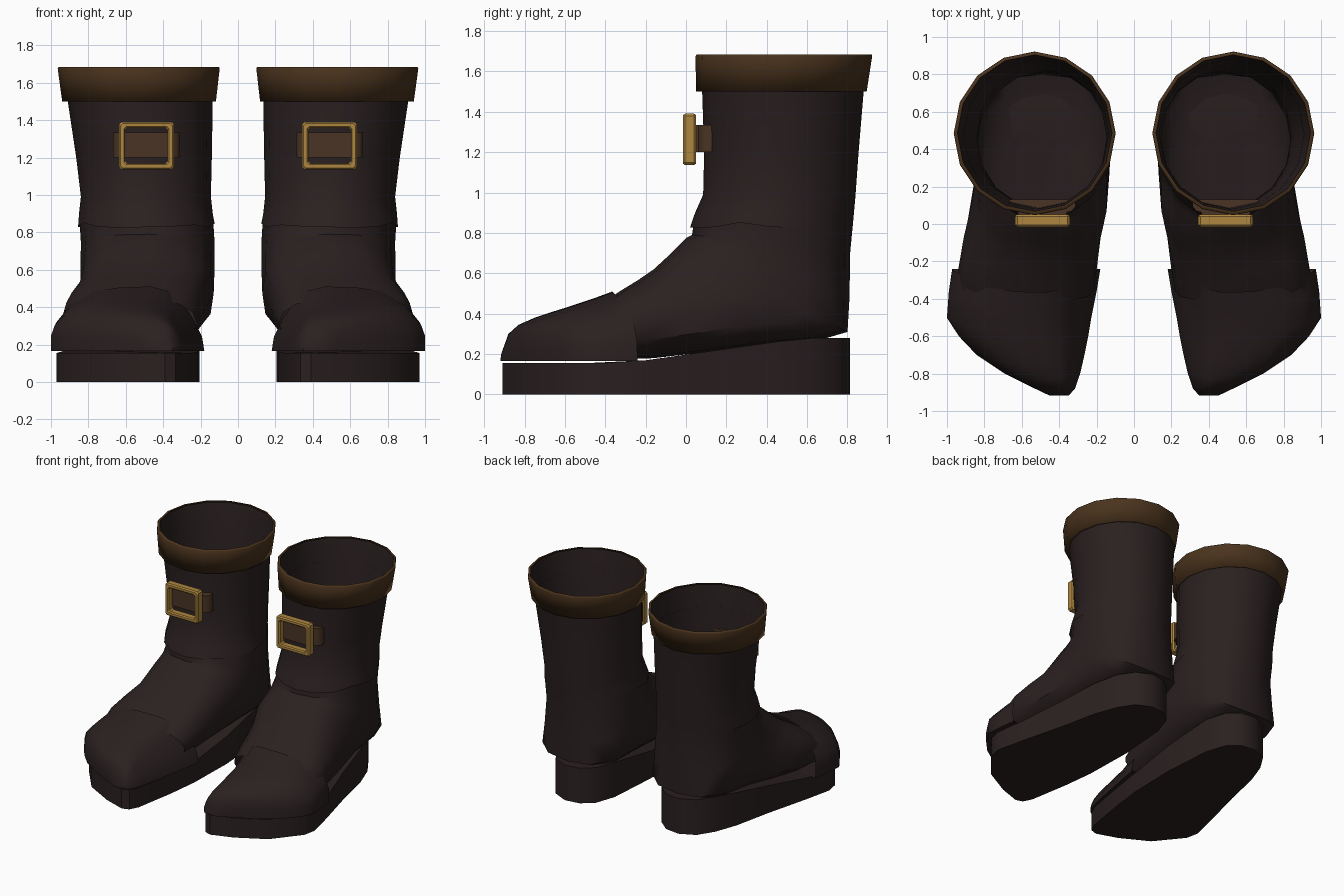
import bpy, bmesh, math, random

if "Cube" in bpy.data.objects:
    bpy.data.objects.remove(bpy.data.objects["Cube"])

random.seed(4)


def material(name, rgb):
    m = bpy.data.materials.new(name)
    m.diffuse_color = (*rgb, 1)
    m.use_nodes = True
    m.node_tree.nodes["Principled BSDF"].inputs["Base Color"].default_value = m.diffuse_color
    return m


LEATHER = material("dark leather", (0.0235, 0.0145, 0.0145))
CUFF = material("brown cuff", (0.068, 0.033, 0.012))
STRAP = material("strap brown", (0.066, 0.033, 0.017))
GOLD = material("buckle gold", (0.42, 0.24, 0.05))


def finish(bm, name, mat, angle=35):
    """Make the part for the right boot and a mirrored copy for the left."""
    for side, sx in (("right", 1), ("left", -1)):
        b = bm.copy()
        if sx < 0:
            for v in b.verts:
                v.co.x *= -1
            bmesh.ops.reverse_faces(b, faces=b.faces[:])
        me = bpy.data.meshes.new(f"{side}_{name}")
        b.to_mesh(me)
        b.free()
        me.materials.append(mat)
        ob = bpy.data.objects.new(f"{side}_{name}", me)
        bpy.context.collection.objects.link(ob)
        bpy.ops.object.select_all(action='DESELECT')
        ob.select_set(True)
        bpy.context.view_layer.objects.active = ob
        bpy.ops.object.shade_smooth_by_angle(angle=math.radians(angle))
    bm.free()


def loft(rings, cap_end=False, flip=False):
    """Skin a list of equal-sized rings."""
    bm = bmesh.new()
    vr = [[bm.verts.new(p) for p in r] for r in rings]
    n = len(vr[0])
    for a, b in zip(vr, vr[1:]):
        for i in range(n):
            bm.faces.new((a[i], a[(i + 1) % n], b[(i + 1) % n], b[i]))
    if cap_end:
        bm.faces.new(vr[-1])
    if flip:
        bmesh.ops.reverse_faces(bm, faces=bm.faces[:])
    bm.normal_update()
    return bm


def ring(x0, x1, back, front, n=16, power=1.0, jag=0.0):
    """Rounded section between a back and a front point, each (y, z)."""
    pts = []
    for i in range(n):
        a = math.tau * i / n
        c, s = math.cos(a), math.sin(a)
        c = math.copysign(abs(c) ** power, c)
        s = math.copysign(abs(s) ** power, s)
        t = (1 + s) / 2
        pts.append(((x0 + x1) / 2 + c * (x1 - x0) / 2,
                    front[0] + (back[0] - front[0]) * t,
                    front[1] + (back[1] - front[1]) * t + random.uniform(-jag, jag)))
    return pts


def level(z, x0, x1, y0, y1, **k):
    return ring(x0, x1, (y1, z), (y0, z), **k)


# Upper shaft, open at both ends, with a flared uneven hem
finish(loft([
    level(0.838, 0.125, 0.855, 0.02, 0.825, jag=0.016),
    level(0.90, 0.135, 0.85, 0.045, 0.832),
    level(0.99, 0.145, 0.84, 0.085, 0.84),
    level(1.20, 0.14, 0.865, 0.09, 0.855),
    level(1.50, 0.135, 0.91, 0.08, 0.88),
    level(1.68, 0.118, 0.944, 0.068, 0.904),
]), "shaft", LEATHER)

# Folded cuff: underside, flared outer shell and rim
finish(loft([
    level(1.505, 0.137, 0.91, 0.08, 0.88),
    level(1.50, 0.118, 0.94, 0.05, 0.895),
    level(1.675, 0.098, 0.964, 0.047, 0.922),
    level(1.684, 0.102, 0.96, 0.052, 0.92),
    level(1.684, 0.118, 0.944, 0.068, 0.904),
]), "cuff", CUFF, 120)

# Lower boot: sections swing from level at the ankle to upright at the toes
finish(loft([
    ring(0.135, 0.85, (0.832, 0.90), (0.045, 0.90)),
    ring(0.125, 0.84, (0.813, 0.70), (0.03, 0.79), power=0.97),
    ring(0.125, 0.842, (0.81, 0.48), (0.0, 0.775), power=0.85),
    ring(0.128, 0.842, (0.80, 0.31), (-0.04, 0.735), power=0.68),
    ring(0.13, 0.845, (0.68, 0.275), (-0.10, 0.675), power=0.6),
    ring(0.15, 0.865, (0.40, 0.25), (-0.16, 0.62), power=0.66),
    ring(0.178, 0.91, (0.10, 0.21), (-0.24, 0.565), power=0.72),
    ring(0.20, 0.94, (-0.16, 0.18), (-0.33, 0.51), power=0.78),
    ring(0.22, 0.935, (-0.30, 0.175), (-0.42, 0.45), power=0.85),
], flip=True), "lower_boot", LEATHER, 40)


# Toe cap: flat bottomed sections narrowing to an inward point
def toe(y, x0, x1, top, lean):
    shape = [(0, 0), (0.015, 0.22), (0.07, 0.48), (0.15, 0.76), (0.24, 0.93), (0.36, 1.0),
             (0.56, 0.99), (0.74, 0.93), (0.89, 0.76), (0.975, 0.5), (1, 0.3), (1, 0)]
    return [(x0 + (x1 - x0) * u, y - lean * v ** 3, 0.165 + (top - 0.165) * v)
            for u, v in shape]


finish(loft([
    toe(-0.24, 0.18, 0.972, 0.51, 0.125),
    toe(-0.36, 0.20, 0.99, 0.475, 0.10),
    toe(-0.50, 0.228, 1.0, 0.435, 0.08),
    toe(-0.60, 0.245, 0.935, 0.41, 0.06),
    toe(-0.70, 0.265, 0.84, 0.38, 0.05),
    toe(-0.80, 0.288, 0.69, 0.345, 0.03),
    toe(-0.88, 0.315, 0.53, 0.30, 0.0),
    toe(-0.918, 0.35, 0.45, 0.22, -0.01),
], cap_end=True, flip=True), "toe_cap", LEATHER, 40)

# Sole: flat outline, its top face rising towards the heel
outline = [(0.39, -0.908), (0.56, -0.85), (0.78, -0.73), (0.95, -0.52), (0.97, -0.42),
           (0.92, -0.2), (0.83, 0.15), (0.765, 0.45), (0.70, 0.63), (0.62, 0.755),
           (0.50, 0.812), (0.38, 0.795), (0.29, 0.72), (0.235, 0.56), (0.205, 0.15),
           (0.215, -0.25), (0.245, -0.5), (0.30, -0.82), (0.335, -0.89)]


def rise(y):
    return 0.155 + 0.125 * min(1, max(0, (y + 0.3) / 0.88))


bm = bmesh.new()
low = [bm.verts.new((x, y, 0)) for x, y in outline]
high = [bm.verts.new((x, y, rise(y))) for x, y in outline]
n = len(outline)
for i in range(n):
    j = (i + 1) % n
    bm.faces.new((low[i], low[j], high[j], high[i]))
bm.faces.new(low[::-1])
top = bm.faces.new(high)
bm.normal_update()
bmesh.ops.triangulate(bm, faces=[top])
bmesh.ops.recalc_face_normals(bm, faces=bm.faces[:])
finish(bm, "sole", LEATHER)

# Strap stub behind the buckle: raised middle with swept-back ends
half = [(0.125, 0.033), (0.13, 0.062), (0.158, 0.07), (0.178, 0.095), (0.178, 0.13)]
profile = [(0.49 - x, y) for x, y in half[::-1]] + [(0.49 + x, y) for x, y in half]
bm = bmesh.new()
walls = [[bm.verts.new((x, y, z)) for x, y in profile] for z in (1.2, 1.335)]
n = len(profile)
for i in range(n):
    j = (i + 1) % n
    bm.faces.new((walls[0][i], walls[0][j], walls[1][j], walls[1][i]))
bm.faces.new(walls[0][::-1])
bm.faces.new(walls[1])
bmesh.ops.recalc_face_normals(bm, faces=bm.faces[:])
finish(bm, "strap", STRAP, 60)


# Buckle frame: chamfered section swept round a rectangle
def frame(inset, y):
    x0, x1, z0, z1 = 0.343 + inset, 0.636 - inset, 1.136 + inset, 1.391 - inset
    c = 0.012
    return [(x0 + c, y, z0), (x1 - c, y, z0), (x1, y, z0 + c), (x1, y, z1 - c),
            (x1 - c, y, z1), (x0 + c, y, z1), (x0, y, z1 - c), (x0, y, z0 + c)]


section = [(0, 0.04), (0, -0.005), (0.008, -0.015), (0.026, -0.015), (0.033, -0.005),
           (0.033, 0.04), (0.024, 0.05), (0.008, 0.05), (0, 0.04)]
bm = loft([frame(*s) for s in section])
bmesh.ops.remove_doubles(bm, verts=bm.verts[:], dist=1e-5)
bmesh.ops.recalc_face_normals(bm, faces=bm.faces[:])
finish(bm, "buckle", GOLD, 25)
